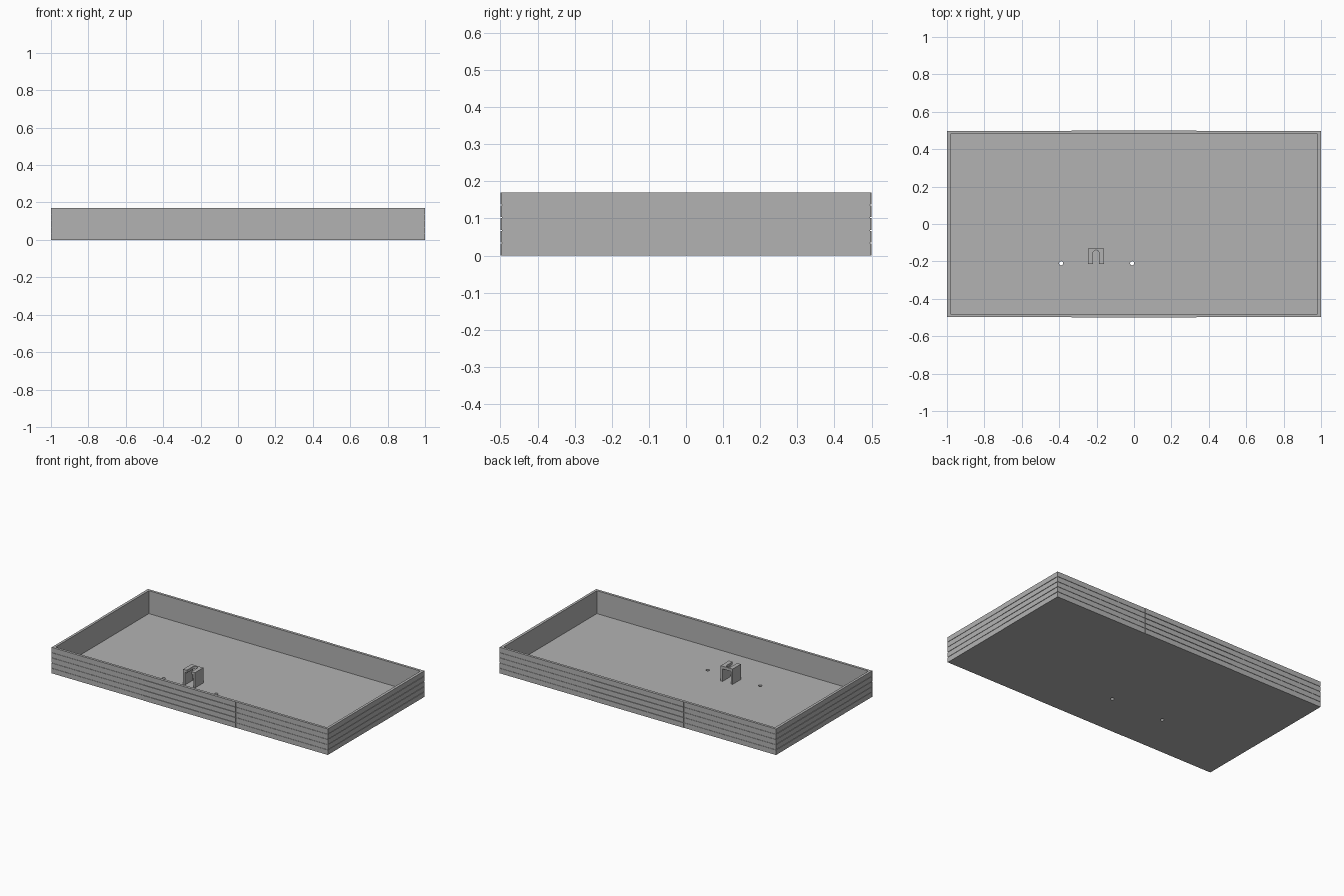
import bpy

if "Cube" in bpy.data.objects:
    bpy.data.objects.remove(bpy.data.objects["Cube"], do_unlink=True)

grey = bpy.data.materials.new("mid grey")
grey.use_nodes = True
grey.diffuse_color = (0.45, 0.45, 0.45, 1)
grey.node_tree.nodes["Principled BSDF"].inputs["Base Color"].default_value = (0.45, 0.45, 0.45, 1)

LENGTH, WIDTH, HEIGHT = 2.0, 1.0, 0.17
WALL, FLOOR = 0.018, 0.02
GROOVE, DEPTH, STEP = 0.003, 0.004, 0.0015
ROWS = 5


def box(name, low, high):
    """Axis-aligned box between two corners."""
    centre = [(a + b) / 2 for a, b in zip(low, high)]
    bpy.ops.mesh.primitive_cube_add(size=1, location=centre)
    obj = bpy.context.object
    obj.name = name
    obj.scale = [b - a for a, b in zip(low, high)]
    bpy.ops.object.transform_apply(location=False, rotation=False, scale=True)
    obj.data.materials.append(grey)
    return obj


def peg(name, x, y, radius, low, high):
    """Upright cylinder used for round cuts."""
    bpy.ops.mesh.primitive_cylinder_add(vertices=24, radius=radius, depth=high - low,
                                        location=(x, y, (low + high) / 2))
    obj = bpy.context.object
    obj.name = name
    obj.data.materials.append(grey)
    return obj


def cut(target, cutter):
    """Subtract the cutter and remove it."""
    mod = target.modifiers.new("cut", "BOOLEAN")
    mod.operation = "DIFFERENCE"
    mod.object = cutter
    bpy.context.view_layer.objects.active = target
    bpy.ops.object.modifier_apply(modifier=mod.name)
    bpy.data.objects.remove(cutter, do_unlink=True)


# Open tray with two screw holes
hx, hy = LENGTH / 2, WIDTH / 2
tray = box("tray", (-hx + DEPTH, -hy + DEPTH, 0), (hx - DEPTH, hy - DEPTH, HEIGHT))
cut(tray, box("inside", (-hx + WALL, -hy + WALL, FLOOR), (hx - WALL, hy - WALL, 1)))
for x in (-0.39, -0.01):
    cut(tray, peg("screw_hole", x, -0.21, 0.011, -0.1, 0.1))

# Cladding boards with narrow grooves between rows and small steps at the joints
third = LENGTH / 6
pitch = HEIGHT / ROWS
for row in range(ROWS):
    low = row * pitch + (GROOVE / 2 if row else 0)
    high = (row + 1) * pitch - (GROOVE / 2 if row < ROWS - 1 else 0)
    for label, side in (("front", -1), ("back", 1)):
        for start, end, inset in ((-hx, -third, STEP), (-third, third, 0), (third, hx, STEP)):
            ys = sorted((side * (hy - DEPTH), side * (hy - inset)))
            box(label + "_board", (start, ys[0], low), (end, ys[1], high))
    for label, side in (("right", -1), ("left", 1)):
        for start, end, inset in ((-hy + DEPTH, 0, STEP), (0, hy - DEPTH, 0)):
            xs = sorted((side * (hx - DEPTH), side * (hx - inset)))
            box(label + "_board", (xs[0], start, low), (xs[1], end, high))

# Small bracket: tunnel from front to back, with a round-ended slot in its roof
cx, front, back, top = -0.203, -0.215, -0.13, 0.12
half, slot, slot_end = 0.043, 0.016, -0.156
bracket = box("bracket", (cx - half, front, FLOOR), (cx + half, back, top))
cut(bracket, box("tunnel", (cx - 0.03, front - 0.1, 0), (cx + 0.03, back + 0.1, top - 0.018)))
cut(bracket, box("slot", (cx - slot, front - 0.1, top - 0.04), (cx + slot, slot_end, top + 0.1)))
cut(bracket, peg("slot_round", cx, slot_end, slot, top - 0.04, top + 0.1))
